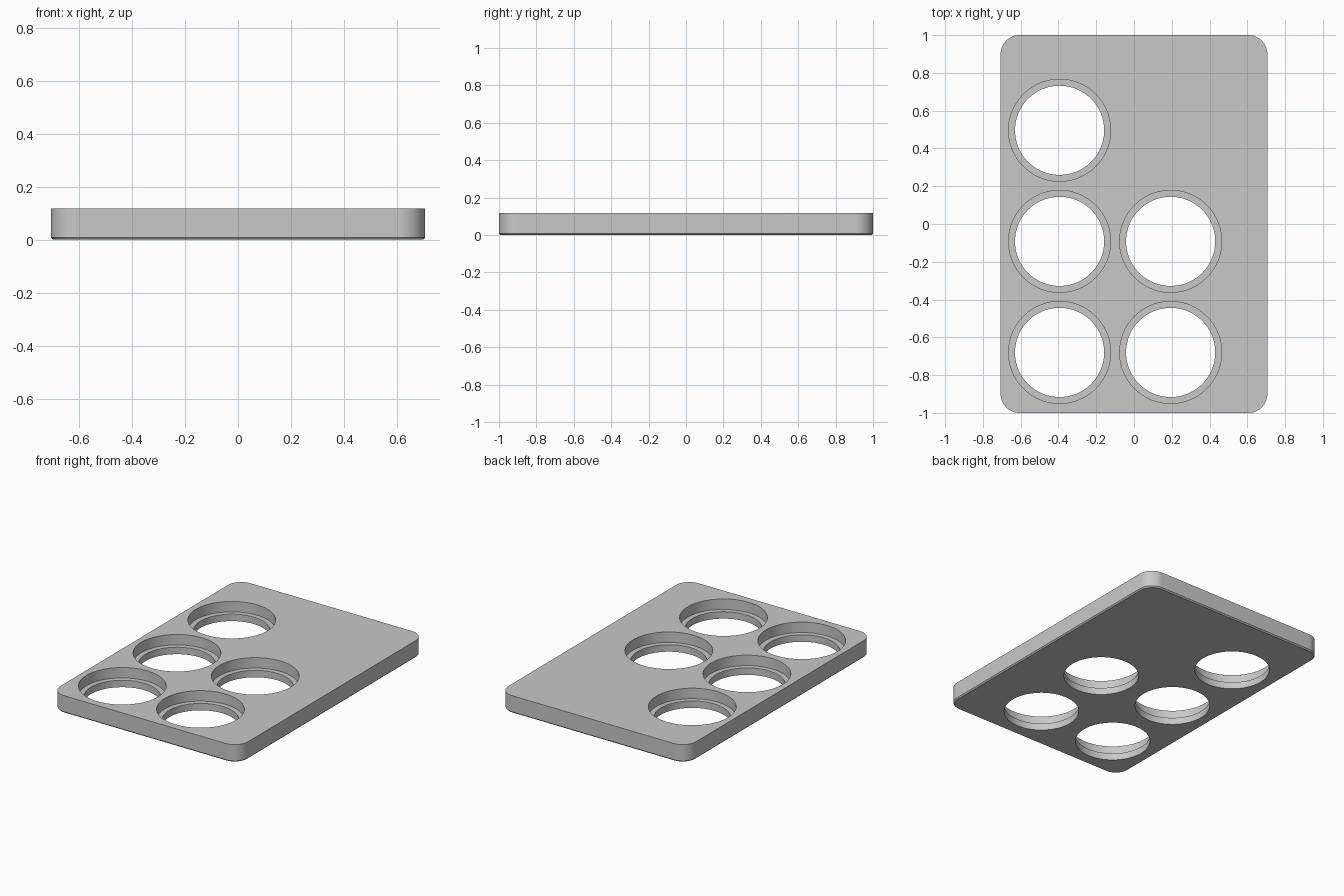
import bpy
import bmesh
from math import cos, sin, pi, radians

cube = bpy.data.objects.get("Cube")
if cube:
    bpy.data.objects.remove(cube, do_unlink=True)

HALF_X, HALF_Y, HEIGHT = 0.706, 1.0, 0.118
CORNER, CHAMFER = 0.1, 0.008
LEDGE, POCKET_R, HOLE_R = 0.047, 0.27, 0.236
LEFT, BACK, PITCH = -0.394, 0.496, 0.588

grey = bpy.data.materials.new("plain grey")
grey.use_nodes = True
colour = (0.58, 0.58, 0.58, 1)
grey.diffuse_color = colour
grey.node_tree.nodes["Principled BSDF"].inputs["Base Color"].default_value = colour


def rounded_outline(hx, hy, r, steps=16):
    """Counter-clockwise rectangle outline with round corners."""
    points = []
    for i, (sx, sy) in enumerate([(1, 1), (-1, 1), (-1, -1), (1, -1)]):
        for k in range(steps + 1):
            a = (i + k / steps) * pi / 2
            points.append((sx * (hx - r) + r * cos(a), sy * (hy - r) + r * sin(a)))
    return points


def circle_outline(r, steps=96):
    return [(r * cos(2 * pi * k / steps), r * sin(2 * pi * k / steps)) for k in range(steps)]


def loft(name, sections):
    """Closed solid through matching outlines, each paired with its height."""
    bm = bmesh.new()
    rings = [[bm.verts.new((x, y, z)) for x, y in outline] for outline, z in sections]
    for low, high in zip(rings, rings[1:]):
        n = len(low)
        for i in range(n):
            j = (i + 1) % n
            bm.faces.new((low[i], low[j], high[j], high[i]))
    bm.faces.new(rings[0][::-1])
    bm.faces.new(rings[-1])
    mesh = bpy.data.meshes.new(name)
    bm.to_mesh(mesh)
    bm.free()
    obj = bpy.data.objects.new(name, mesh)
    bpy.context.collection.objects.link(obj)
    mesh.materials.append(grey)
    return obj


# Tray slab with a fine chamfer round the underside
full = rounded_outline(HALF_X, HALF_Y, CORNER)
inset = rounded_outline(HALF_X - CHAMFER, HALF_Y - CHAMFER, CORNER - CHAMFER)
tray = loft("tray", [(inset, 0), (full, CHAMFER), (full, HEIGHT)])

# Stepped round holes: wide pocket above a narrower through hole
narrow, wide = circle_outline(HOLE_R), circle_outline(POCKET_R)
cutters = []
for column, row in [(0, 0), (0, 1), (0, 2), (1, 1), (1, 2)]:
    cutter = loft("hole_cutter", [(narrow, -0.1), (narrow, LEDGE), (wide, LEDGE), (wide, 0.3)])
    cutter.location = (LEFT + column * PITCH, BACK - row * PITCH, 0)
    cutter.hide_render = True
    cutters.append(cutter)
    cut = tray.modifiers.new("hole", "BOOLEAN")
    cut.operation = "DIFFERENCE"
    cut.solver = "EXACT"
    cut.object = cutter

# Apply the cuts, then remove the cutters
bpy.ops.object.select_all(action="DESELECT")
tray.select_set(True)
bpy.context.view_layer.objects.active = tray
for name in [m.name for m in tray.modifiers]:
    tray.modifiers[name].object.update_tag()
bpy.context.view_layer.update()
for _ in cutters:
    bpy.ops.object.modifier_apply(modifier=tray.modifiers[0].name)
for cutter in cutters:
    bpy.data.objects.remove(cutter, do_unlink=True)

# Smooth curved walls, crisp rims
bpy.ops.object.shade_smooth_by_angle(angle=radians(30))
